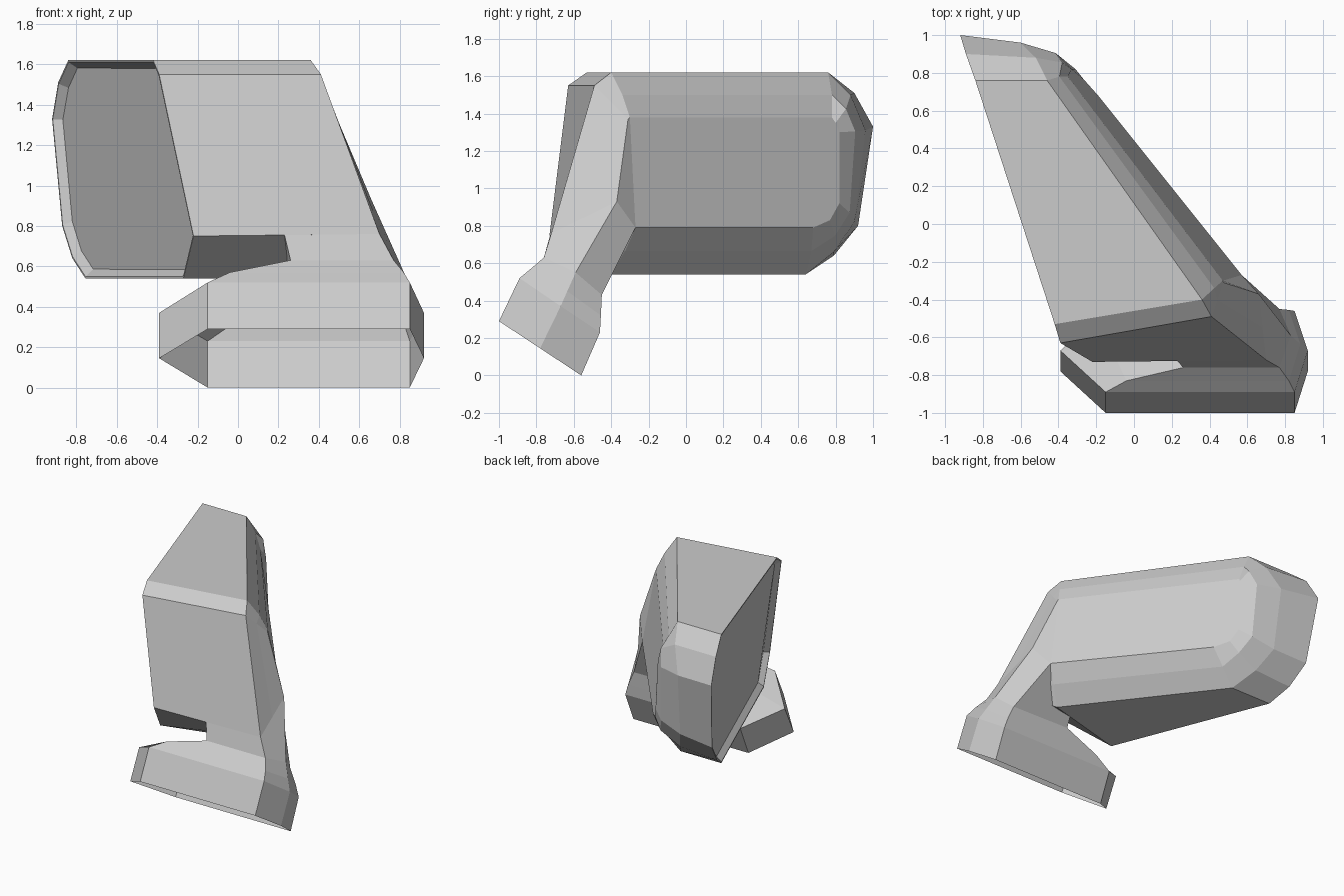
import bpy, bmesh
from mathutils import Vector

if "Cube" in bpy.data.objects:
    bpy.data.objects.remove(bpy.data.objects["Cube"])


def loft(bm, rings):
    """Bridge successive closed rings of equal length with flat faces."""
    rows = [[bm.verts.new(p) for p in ring] for ring in rings]
    n = len(rows[0])
    for a, b in zip(rows, rows[1:]):
        for i in range(n):
            j = (i + 1) % n
            bm.faces.new((a[i], a[j], b[j], b[i]))
    return rows


def finish(bm, name):
    bmesh.ops.recalc_face_normals(bm, faces=bm.faces[:])
    mesh = bpy.data.meshes.new(name)
    bm.to_mesh(mesh)
    bm.free()
    obj = bpy.data.objects.new(name, mesh)
    bpy.context.collection.objects.link(obj)
    return obj


# Mirror housing: opening rim, shoulder and outer face outlines
rim = [(-.42, -.53, 1.62), (-.84, .76, 1.62), (-.89, .90, 1.51), (-.92, 1, 1.33),
       (-.87, .92, .80), (-.82, .79, .64), (-.755, .64, .54), (-.27, -.58, .54),
       (-.22, -.73, .75), (-.39, -.63, 1.55)]
shoulder = [(.36, -.40, 1.62), (-.46, .76, 1.62), (-.52, .88, 1.50), (-.60, .96, 1.31),
            (-.58, .90, .82), (-.50, .79, .66), (-.40, .64, .54), (.40, -.40, .54),
            (.70, -.72, .76), (.41, -.49, 1.55)]
outer = [(.47, -.30, 1.38), (-.35, .78, 1.38), (-.34, .80, 1.35), (-.33, .82, 1.30),
         (-.31, .82, .92), (-.27, .77, .83), (-.19, .68, .79), (.57, -.27, .79),
         (.66, -.37, .93), (.473, -.31, 1.37)]
# Rounded step between the shoulder and the outer face
step = []
for i, (b, c) in enumerate(zip(shoulder, outer)):
    bulge = (.05, .015, 0) if 2 <= i <= 5 else (.01, .01, 0) if i < 8 else (0, 0, 0)
    step.append((Vector(b) + Vector(c)) / 2 + Vector(bulge))

bm = bmesh.new()
rows = loft(bm, [rim, shoulder, step, outer])
last = rows[-1]
bm.faces.new(last[:8])
bm.faces.new((last[0], last[7], last[8], last[9]))
glass = bm.faces.new(rows[0])
bmesh.ops.recalc_face_normals(bm, faces=bm.faces[:])
# Thin lip, then the recessed glass
bmesh.ops.inset_region(bm, faces=[glass], thickness=.01, depth=0)
bmesh.ops.inset_region(bm, faces=[glass], thickness=.035, depth=-.04)
finish(bm, "mirror_housing")

# Mounting arm: hollow six-sided foot narrowing into a neck under the housing
base = [(-.15, -1, .29), (.85, -1, .29), (.92, -.78, .145),
        (.85, -.56, 0), (-.15, -.56, 0), (-.39, -.78, .145)]
foot = [(-.15, -.89, .52), (.85, -.89, .52), (.92, -.67, .37),
        (.85, -.46, .23), (-.15, -.46, .23), (-.39, -.67, .37)]
shelf = [(-.04, -.83, .57), (.82, -.83, .57), (.88, -.635, .45),
         (.82, -.455, .32), (-.02, -.455, .32), (-.12, -.66, .45)]
neck = [(.26, -.76, .63), (.77, -.76, .63), (.83, -.59, .55),
        (.77, -.45, .43), (.26, -.45, .44), (.26, -.61, .54)]
joint = [(.23, -.725, .755), (.70, -.72, .76), (.66, -.37, .93),
         (.57, -.27, .79), (.23, -.44, .58), (.23, -.58, .67)]
bm = bmesh.new()
loft(bm, [base, foot, shelf, neck, joint])
finish(bm, "mounting_arm")
